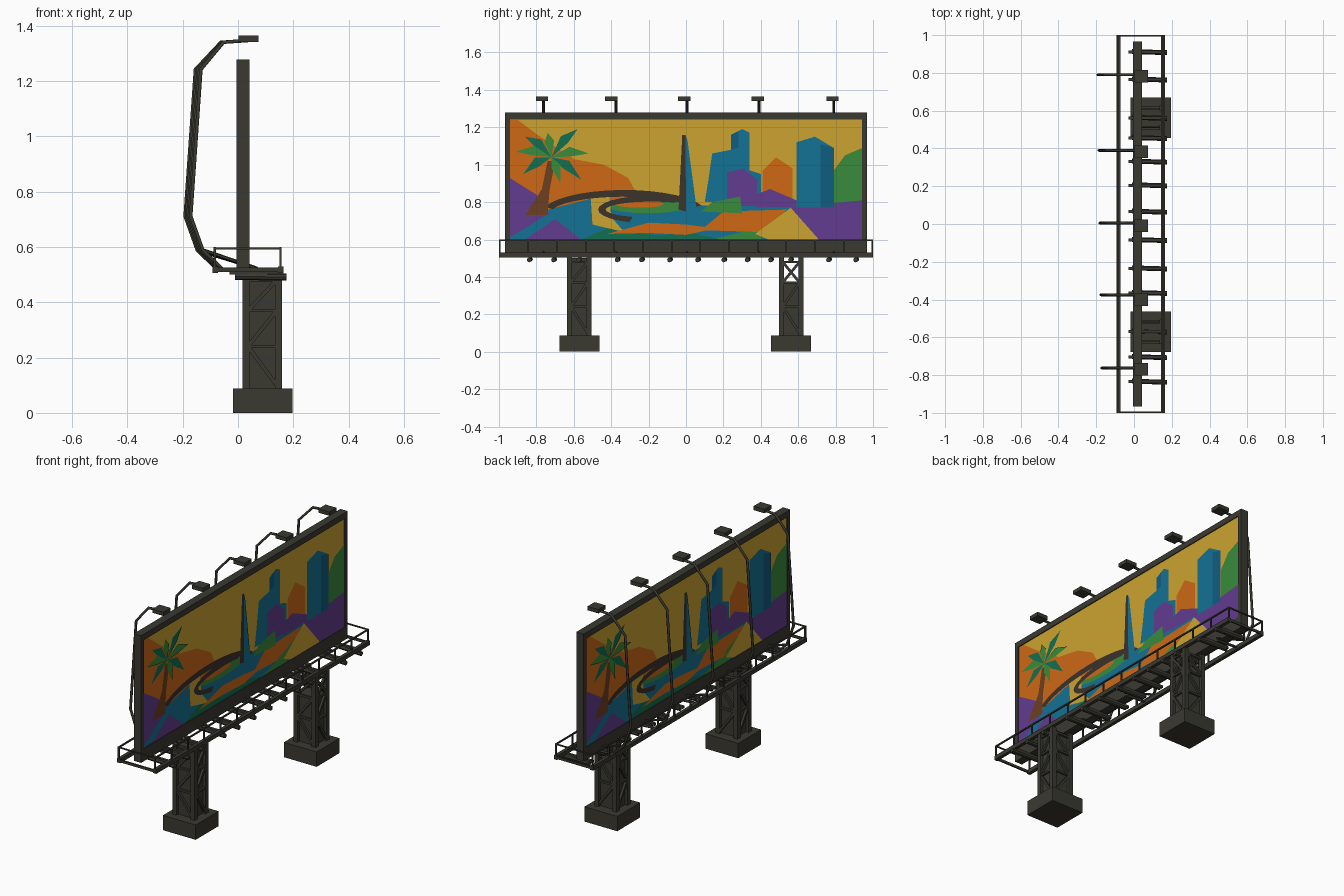
import bpy, bmesh, math
from mathutils import Vector, Matrix

if "Cube" in bpy.data.objects:
    bpy.data.objects.remove(bpy.data.objects["Cube"])

COLOURS = {
    "dark_metal": (0.042, 0.041, 0.031), "yellow": (0.60, 0.37, 0.03),
    "orange": (0.62, 0.14, 0.008), "purple": (0.125, 0.045, 0.28),
    "blue": (0.007, 0.17, 0.30), "deep_blue": (0.005, 0.11, 0.22),
    "green": (0.04, 0.26, 0.045), "dark_green": (0.006, 0.16, 0.08),
    "brown": (0.15, 0.05, 0.015), "bridge_brown": (0.045, 0.033, 0.024)}
MATS = {}
for n, c in COLOURS.items():
    MATS[n] = bpy.data.materials.new(n)
    MATS[n].diffuse_color = (*c, 1)
NAMES = list(COLOURS)


class Part:
    """Collects boxes and bars into one object."""
    def __init__(self, name):
        self.name, self.bm = name, bmesh.new()

    def box(self, lo, hi):
        lo, hi = Vector(lo), Vector(hi)
        m = Matrix.Translation((lo + hi) / 2) @ Matrix.Diagonal((*(hi - lo), 1))
        bmesh.ops.create_cube(self.bm, size=1, matrix=m)

    def bar(self, a, b, w, sides=4):
        a, b = Vector(a), Vector(b)
        rot = (b - a).to_track_quat('Z', 'Y').to_matrix().to_4x4()
        spin = Matrix.Rotation(math.pi / 4 if sides == 4 else 0, 4, 'Z')
        r = w / 2 * (math.sqrt(2) if sides == 4 else 1)
        bmesh.ops.create_cone(self.bm, cap_ends=True, segments=sides, radius1=r, radius2=r,
                              depth=(b - a).length, matrix=Matrix.Translation((a + b) / 2) @ rot @ spin)

    def done(self):
        me = bpy.data.meshes.new(self.name)
        self.bm.to_mesh(me)
        me.materials.append(MATS["dark_metal"])
        ob = bpy.data.objects.new(self.name, me)
        bpy.context.collection.objects.link(ob)
        return ob


# Concrete feet and lattice columns
for side, yc, core_top in (("left", -0.57, 0.50), ("right", 0.562, 0.37)):
    p = Part(side + "_foot")
    p.box((-0.018, yc - 0.107, 0), (0.197, yc + 0.107, 0.088))
    p.done()
    p = Part(side + "_column")
    x0, x1, y0, y1 = 0.016, 0.160, yc - 0.065, yc + 0.065
    p.box((x0 + .018, y0 + .018, .08), (x1 - .018, y1 - .018, core_top))
    for x in (x0, x1 - 0.026):
        for y in (y0, y1 - 0.026):
            p.box((x, y, 0.08), (x + 0.026, y + 0.026, 0.505))
    levels = (0.10, 0.24, 0.37, 0.48)
    for z in levels[1:]:
        for x in (x0 + .009, x1 - .009):
            p.bar((x, y0 + .01, z), (x, y1 - .01, z), 0.012)
        for y in (y0 + .009, y1 - .009):
            p.bar((x0 + .01, y, z), (x1 - .01, y, z), 0.012)
    for i in range(3):
        za, zb = levels[i], levels[i + 1]
        if i == 0:
            za, zb = zb, za
        for x in (x0 + .009, x1 - .009):
            p.bar((x, y0 + .02, za), (x, y1 - .02, zb), 0.014)
            if i == 2 and side == "right":
                p.bar((x, y0 + .02, zb), (x, y1 - .02, za), 0.014)
        for y in (y0 + .009, y1 - .009):
            p.bar((x0 + .02, y, za), (x1 - .02, y, zb), 0.014)
    p.done()

# Catwalk: long beams, cross joists with round ends
p = Part("catwalk_beams")
for x in (-0.082, 0.154):
    p.box((x - 0.01, -1, 0.505), (x + 0.01, 1, 0.53))
for y in (-1, 0.992):
    p.box((-0.085, y, 0.51), (0.156, y + 0.008, 0.525))
p.done()
p = Part("catwalk_joists")
for y in (-.835, -.705, -.57, -.365, -.235, -.085, .065, .205, .33, .455, .562, .765, .91):
    p.bar((-0.01, y + .003, 0.494), (0.175, y - .003, 0.491), 0.026, 8)
    p.box((-0.03, y - .008, 0.50), (0.165, y + .008, 0.514))
p.done()

# Guard rails on both sides, closed at the ends
p = Part("guard_rails")
for x in (-0.084, 0.154):
    p.bar((x, -1, 0.595), (x, 1, 0.595), 0.008)
    for i in range(14):
        y = -0.996 + 1.992 * i / 13
        p.bar((x, y, 0.51), (x, y, 0.595), 0.008)
for y in (-0.996, 0.996):
    p.bar((-0.084, y, 0.595), (0.154, y, 0.595), 0.007)
p.done()

# Sign board: thin core inside a raised frame
p = Part("sign_core")
p.box((0.0, -0.955, 0.53), (0.036, 0.955, 1.26))
p.done()
p = Part("sign_frame")
p.box((-.006, -.967, .525), (.042, .967, .60))
p.box((-.006, -.967, 1.243), (.042, .967, 1.278))
for y in (-.967, .942):
    p.box((-.006, y, .60), (.042, y + .025, 1.243))
p.done()

# Lamp arms (bent pipes) with box lamps
lamps = Part("lamps")
struts = Part("lamp_struts")
for i, (ya, yl) in enumerate(((.79, .783), (.39, .383), (.005, -.01), (-.375, -.40), (-.762, -.77))):
    d = 0.005 * i
    cu = bpy.data.curves.new("arm_path", 'CURVE')
    cu.dimensions, cu.bevel_depth, cu.bevel_resolution, cu.use_fill_caps = '3D', 0.0075, 1, True
    path = ((.04, 1.347), (-.062 + d / 2, 1.34), (-.154 + d, 1.242), (-.191 + d, .711),
            (-.147 + d, .588), (-.075 + d, .519), (.05, .512))
    s = cu.splines.new('POLY')
    s.points.add(len(path) - 1)
    for pt, (x, z) in zip(s.points, path):
        pt.co = (x, ya, z, 1)
    tmp = bpy.data.objects.new("arm_tmp", cu)
    bpy.context.collection.objects.link(tmp)
    bpy.context.view_layer.update()
    me = bpy.data.meshes.new_from_object(tmp.evaluated_get(bpy.context.evaluated_depsgraph_get()))
    bpy.data.objects.remove(tmp)
    me.materials.clear()
    me.materials.append(MATS["dark_metal"])
    bpy.context.collection.objects.link(bpy.data.objects.new("lamp_arm_%d" % (i + 1), me))
    struts.bar((-.145 + d, ya, .588), (.07, ya, .522), 0.013, 6)
    lamps.box((.002, yl - .033, 1.341), (.074, yl + .033, 1.364))
struts.done()
lamps.done()

# Mural: layered flat cut-outs, coordinates in hundredths (y, z)
mural = bmesh.new()


def paint(colour, layer, *pts):
    x = 0.0366 + 0.0007 * layer
    f = mural.faces.new([mural.verts.new((x, y / 100, z / 100)) for y, z in pts])
    f.normal_update()
    if f.normal.x < 0:
        f.normal_flip()
    f.material_index = NAMES.index(colour)


def oval(cx, cz, rx, rz, a0, a1, n=14):
    ts = [math.radians(a0 + (a1 - a0) * i / n) for i in range(n + 1)]
    return [(cx + rx * math.cos(t), cz + rz * math.sin(t)) for t in ts]


def arc(colour, layer, cx, cz, rx, rz, a0, a1, w):
    paint(colour, layer, *oval(cx, cz, rx, rz, a0, a1), *oval(cx, cz, rx - w, rz - w * .8, a1, a0))


# sky, dunes, hill, ground
paint("yellow", 0, (-94.3, 60), (94.3, 60), (94.3, 124.3), (-94.3, 124.3))
paint("orange", 1, (-94.3, 124), (-90, 124), (-78, 115), (-60, 103), (-44, 100), (-31, 93),
      (-26, 84), (-60, 72), (-94.3, 72))
paint("green", 1, (79, 97), (85, 105), (94.3, 109), (94.3, 78), (79, 78))
paint("blue", 2, (-94.3, 60), (-94.3, 70), (-74, 76), (-50, 82), (0, 78), (60, 79), (94.3, 79), (94.3, 60))
# foreground colour fields
paint("purple", 3, (-94.3, 93), (-80, 84), (-73, 74), (-94.3, 61))
paint("purple", 3, (-86, 60), (-70, 71), (-56, 60))
paint("yellow", 3, (-51, 83), (-41, 84), (-40, 72), (-33, 64), (-50, 68))
paint("dark_green", 3, (-56, 60), (-42, 66), (-15, 62), (0, 64), (20, 60))
paint("orange", 4, (-42, 63), (-20, 69), (0, 68), (16, 66), (0, 62.5), (-20, 63.5))
paint("orange", 3, (8, 65), (20, 75), (54, 76), (40, 64))
paint("green", 3, (14, 60), (30, 64), (50, 72), (40, 60))
paint("yellow", 4, (37, 63), (56, 77), (71, 60), (44, 60))
paint("purple", 4, (56, 77), (94.3, 81), (94.3, 60), (71, 60))
paint("green", 3, *oval(-20, 78, 22, 4, 0, 350))
paint("orange", 4, *oval(-25, 79, 13, 2, 0, 350))
arc("bridge_brown", 4, -33, 74, 44, 12.5, 165, 20, 4.5)
arc("bridge_brown", 5, -18, 76, 29, 7.5, 60, 245, 4)
# skyline
paint("blue", 3, (14, 106), (24, 108), (24, 116), (30, 119), (34, 117), (34, 97), (40, 95), (40, 80),
      (10, 80), (12, 92))
paint("deep_blue", 4, (24, 108), (24, 116), (28, 118), (28, 109))
paint("purple", 4, (22, 96), (31, 98), (38, 92), (38, 78), (22, 78))
paint("orange", 3, (41, 97), (48, 104), (57, 98), (57, 78), (41, 78))
paint("purple", 5, (37, 84), (45, 87), (59, 81), (59, 77), (37, 77))
paint("blue", 5, (59, 112), (69, 115), (79, 109), (79, 77), (59, 77))
paint("deep_blue", 6, (72, 111), (79, 109), (79, 77), (72, 77))
paint("green", 5, (8, 75), (14, 80), (29, 83), (30, 74))
paint("bridge_brown", 6, (-2, 116), (-.3, 116), (0, 75), (-4, 76))
paint("blue", 6, (-.3, 116), (.8, 113), (6, 74), (0, 75))
# palm tree
paint("brown", 5, (-74, 102), (-70, 102), (-73, 86), (-74, 73), (-86, 73), (-77, 87))
for i, (ty, tz) in enumerate(((-91, 107), (-86, 115), (-74, 117), (-58, 119), (-52, 106),
                              (-56, 92), (-67, 90), (-87, 95))):
    a, b = Vector((-72, 104)), Vector((ty, tz))
    n = Vector((a.y - b.y, b.x - a.x)).normalized() * 2.6
    mid = a.lerp(b, .5) + Vector((0, 2))
    paint(("green", "dark_green")[i % 2], 6 if i % 2 else 7, a, mid + n, b, mid - n)

bmesh.ops.triangulate(mural, faces=mural.faces[:])
me = bpy.data.meshes.new("mural")
mural.to_mesh(me)
for n in NAMES:
    me.materials.append(MATS[n])
bpy.context.collection.objects.link(bpy.data.objects.new("mural_right", me))
back = bpy.data.objects.new("mural_left", me)
back.location.x, back.rotation_euler.z = 0.036, math.pi
bpy.context.collection.objects.link(back)

for m in bpy.data.materials:
    if m.users and not m.is_grease_pencil:
        m.use_nodes = True
        m.node_tree.nodes["Principled BSDF"].inputs["Base Color"].default_value = m.diffuse_color
